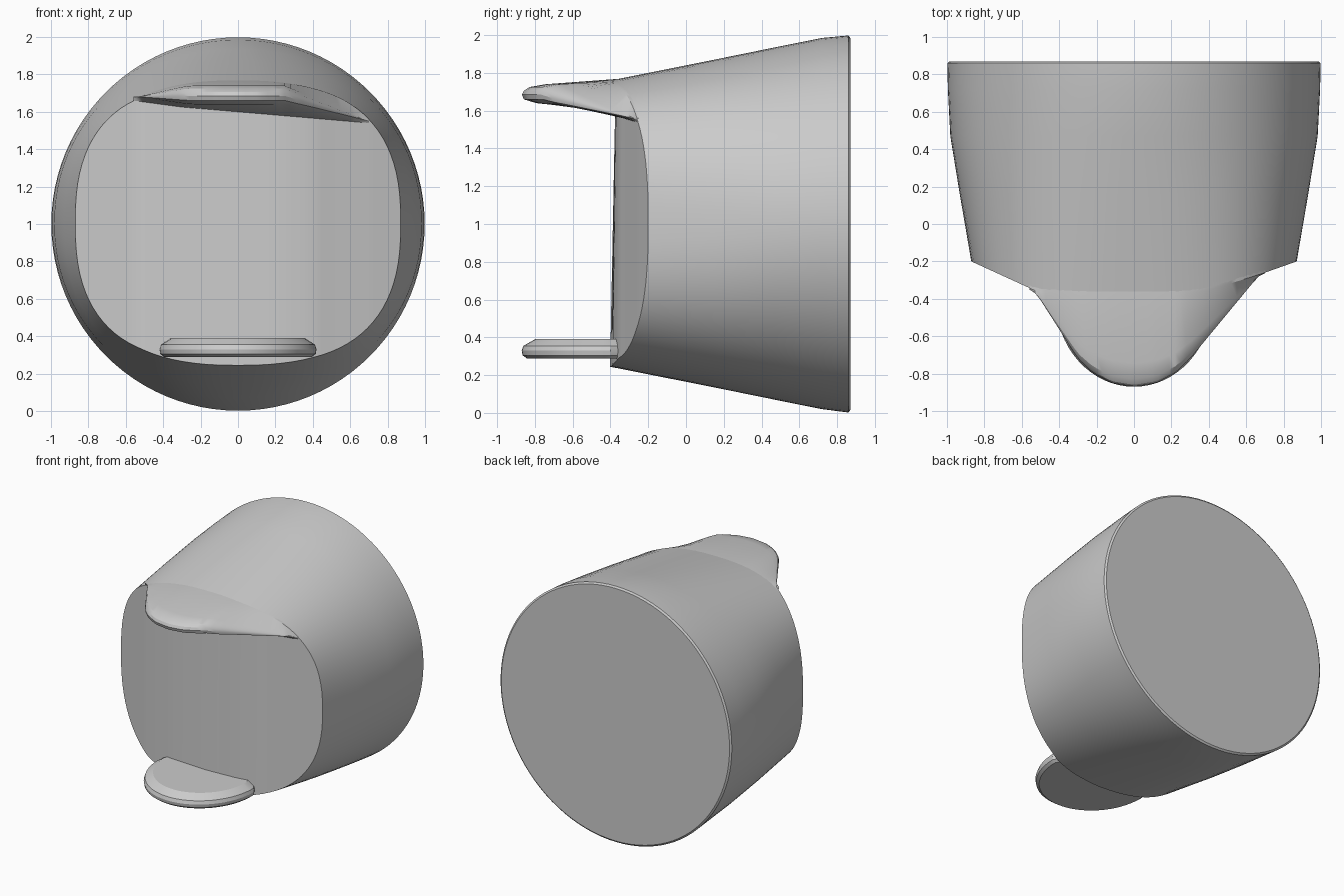
import bpy, bmesh, math

cube = bpy.data.objects.get("Cube")
if cube:
    bpy.data.objects.remove(cube, do_unlink=True)

grey = bpy.data.materials.new("plain grey")
grey.use_nodes = True
grey.diffuse_color = (0.6, 0.6, 0.6, 1)
grey.node_tree.nodes["Principled BSDF"].inputs["Base Color"].default_value = (0.6, 0.6, 0.6, 1)


def interp(points, x):
    for (x0, y0), (x1, y1) in zip(points, points[1:]):
        if x <= x1:
            t = max(0, (x - x0) / (x1 - x0))
            return y0 + (y1 - y0) * t
    return points[-1][1]


def loft(name, rings, caps=(True, True), extra=()):
    """Skin closed loops of equal length; extra holds index quads on the last ring."""
    bm = bmesh.new()
    loops = [[bm.verts.new(p) for p in ring] for ring in rings]
    n = len(loops[0])
    for a, b in zip(loops, loops[1:]):
        for i in range(n):
            j = (i + 1) % n
            bm.faces.new((a[i], a[j], b[j], b[i]))
    for use, loop in zip(caps, (loops[0], loops[-1])):
        if use:
            bm.faces.new(loop)
    for quad in extra:
        bm.faces.new([loops[-1][i] for i in quad])
    bmesh.ops.remove_doubles(bm, verts=bm.verts, dist=0.0005)
    bmesh.ops.recalc_face_normals(bm, faces=bm.faces)
    mesh = bpy.data.meshes.new(name)
    bm.to_mesh(mesh)
    bm.free()
    obj = bpy.data.objects.new(name, mesh)
    bpy.context.collection.objects.link(obj)
    mesh.materials.append(grey)
    bpy.ops.object.select_all(action='DESELECT')
    obj.select_set(True)
    bpy.context.view_layer.objects.active = obj
    bpy.ops.object.shade_smooth_by_angle(angle=math.radians(28))
    return obj


def section(angle, width, top, bottom, power):
    """Point on a rounded-square outline."""
    c, s = math.cos(angle), math.sin(angle)
    x = width * math.copysign(abs(c) ** (2 / power), c)
    z = (top + bottom) / 2 + (top - bottom) / 2 * math.copysign(abs(s) ** (2 / power), s)
    return x, z


# Bowed front: depth of the front face across its width
FRONT = [(-0.87, -0.2), (-0.52, -0.36), (-0.3, -0.372), (0.25, -0.372),
         (0.4, -0.355), (0.7, -0.26), (0.87, -0.2)]
SIDES = 96


def front_ring():
    ring = []
    for i in range(SIDES):
        a = 2 * math.pi * i / SIDES
        x, z = section(a, 0.87, 1.8, 0.21, 2.5)
        y = interp(FRONT, x)
        rise = 0.2 * (y + 0.2) * math.sin(a)
        if math.sin(a) < 0:
            y -= 0.03 * max(0, 1 - abs(x) / 0.5)
        ring.append((x, y, z + rise))
    return ring


# Body: round at the back, rounded square at the front
rings = []
for y, width, top, bottom, power in (
        (0.87, 0.985, 1.985, 0.015, 2), (0.86, 0.998, 1.998, 0.002, 2),
        (0.72, 0.995, 1.985, 0.02, 2), (0.47, 0.982, 1.935, 0.07, 2.08),
        (0.15, 0.93, 1.87, 0.135, 2.27)):
    ring = []
    for i in range(SIDES):
        x, z = section(2 * math.pi * i / SIDES, width, top, bottom, power)
        ring.append((x, y, z))
    rings.append(ring)
rings.append(front_ring())
half = SIDES // 2
strips = [(i, i + 1, SIDES - i - 1, (SIDES - i) % SIDES) for i in range(1, half - 1)]
strips += [(0, 1, SIDES - 1), (half - 1, half, half + 1)]
loft("body", rings, (True, False), strips)

# Upper bill: cross-sections placed along its width
EDGE = [(-0.56, -0.35), (-0.52, -0.375), (-0.3, -0.72), (-0.22, -0.795), (-0.12, -0.85),
        (0, -0.87), (0.12, -0.85), (0.22, -0.795), (0.3, -0.72), (0.66, -0.285), (0.7, -0.26)]
EDGE_Z = [(-0.56, 1.68), (-0.3, 1.685), (0.25, 1.685), (0.7, 1.55)]
ROOT_Z = [(-0.56, 1.66), (-0.3, 1.625), (0.7, 1.54)]
TOP_Z = sorted((x, z) for x, y, z in front_ring() if z > 1.02)
rings = []
for i in range(43):
    x = -0.56 + 1.26 * i / 42
    root, edge, mid = interp(FRONT, x), interp(EDGE, x), interp(EDGE_Z, x)
    edge = min(edge, root - 0.003)
    size = min(1, (root - edge) / 0.4)
    top, low = interp(TOP_Z, x), interp(ROOT_Z, x)

    def along(t):
        return root + (edge - root) * t
    rings.append([(x, root + 0.06, top + 0.004), (x, root, top + 0.002),
                  (x, along(0.75), mid + 0.055 * size),
                  (x, along(0.92), mid + 0.04 * size),
                  (x, along(0.98), mid + 0.02 * size),
                  (x, edge, mid), (x, along(0.98), mid - 0.025 * size),
                  (x, along(0.85), mid - 0.045 * size),
                  (x, root, low), (x, root + 0.06, low)])
loft("upper_bill", rings)

# Lower bill: half-oval plate with a bevelled rim
rings = []
for z, scale in ((0.288, 0.94), (0.305, 0.99), (0.33, 1), (0.355, 0.98), (0.39, 0.85)):
    ring = [(0.36 * scale, -0.3, z), (-0.36 * scale, -0.3, z)]
    for i in range(33):
        a = math.pi * i / 32
        y = -0.4 - 0.47 * scale * math.sin(a)
        ring.append((-0.42 * scale * math.cos(a), y, z))
    rings.append(ring)
loft("lower_bill", rings)
